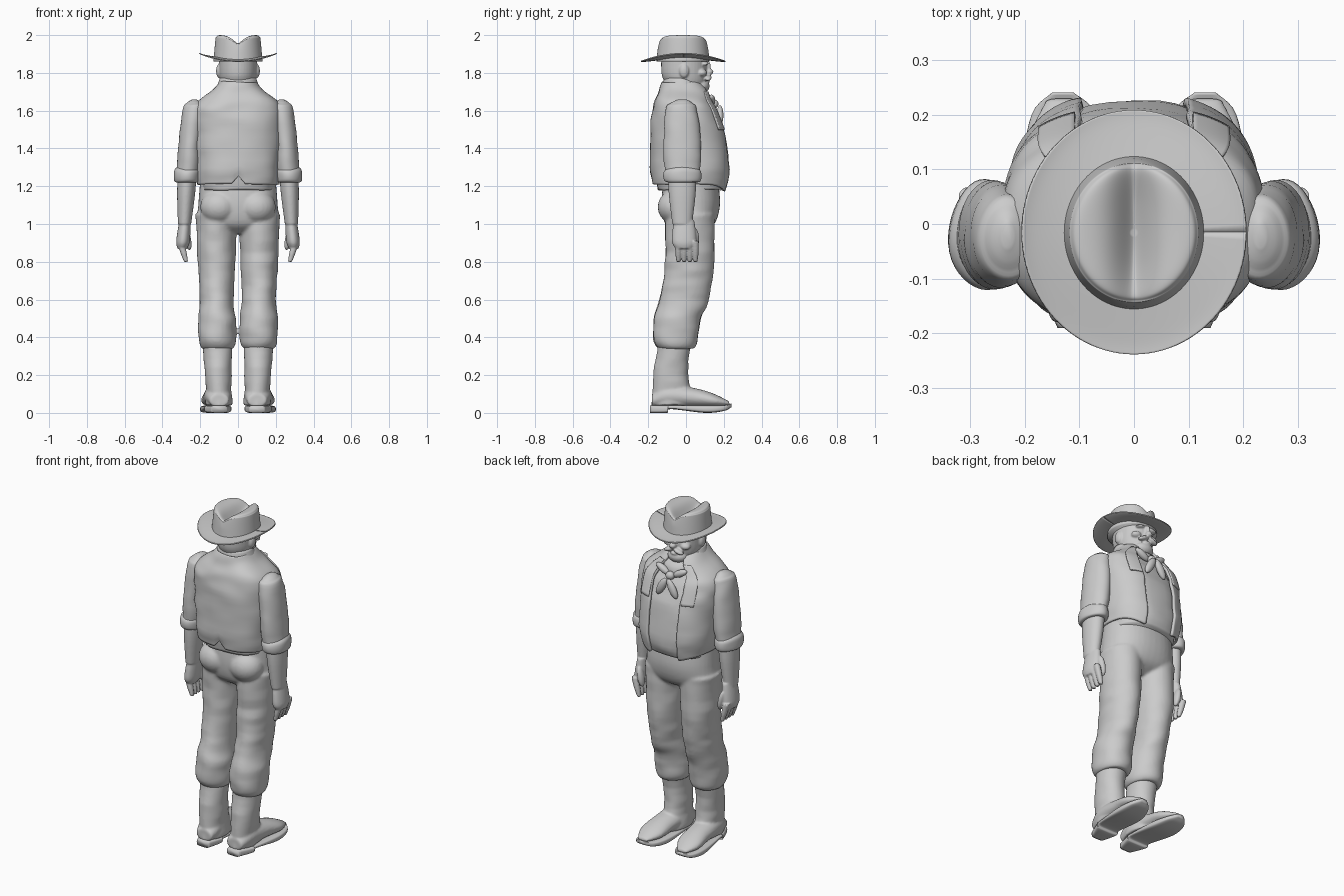
import bpy, bmesh
from math import sin, cos, radians, exp, copysign
from mathutils import Vector, Matrix, noise

cube = bpy.data.objects.get("Cube")
if cube:
    bpy.data.objects.remove(cube)

grey = bpy.data.materials.new("clay_grey")
grey.use_nodes = True
COLOUR = (.6, .6, .6, 1)
grey.diffuse_color = COLOUR
grey.node_tree.nodes["Principled BSDF"].inputs["Base Color"].default_value = COLOUR
SIDES = (-1, 1)


def finish(name, bm):
    bmesh.ops.recalc_face_normals(bm, faces=bm.faces)
    mesh = bpy.data.meshes.new(name)
    bm.to_mesh(mesh)
    bm.free()
    mesh.materials.append(grey)
    mesh.shade_smooth()
    ob = bpy.data.objects.new(name, mesh)
    bpy.context.collection.objects.link(ob)
    return ob


def spline(rings, steps):
    """Catmull-Rom interpolation of the ring parameters."""
    out = []
    last = len(rings) - 1
    for i in range(last):
        before, start, end, after = (Vector(rings[max(0, min(last, i + k))]) for k in range(-1, 3))
        for s in range(steps):
            t = s / steps
            bend = start * 3 - end * 3 + after - before
            pull = before * 2 - start * 5 + end * 4 - after
            out.append(start + ((end - before) * t + pull * t ** 2 + bend * t ** 3) / 2)
    return out + [Vector(rings[last])]


def loft(name, rings, centre=(0, 0), axis="z", side=1, power=1, count=40, steps=5, arc=None, deform=None):
    """Rings are (position, half width, low, high); centre x runs between two values."""
    bm = bmesh.new()
    begin, end = arc or (0, 360)
    columns = count + 1 if arc else count
    first, length = rings[0][0], rings[-1][0] - rings[0][0]
    rows = []
    for t, half, low, high in spline(rings, steps):
        middle = centre[0] + (centre[1] - centre[0]) * (t - first) / length
        row = []
        for k in range(columns):
            angle = radians(begin + (end - begin) * k / count)
            c, s = (copysign(abs(f) ** power, f) for f in (cos(angle), sin(angle)))
            x, v = side * (middle + half * c), (low + high + (high - low) * s) / 2
            co = Vector((x, v, t) if axis == "z" else (x, t, v))
            row.append(bm.verts.new(deform(co) if deform else co))
        rows.append(row)
    for lower, upper in zip(rows, rows[1:]):
        for k in range(count):
            j = (k + 1) % columns
            bm.faces.new((lower[k], lower[j], upper[j], upper[k]))
    if not arc:
        bm.faces.new(rows[0])
        bm.faces.new(rows[-1])
    return finish(name, bm)


def ovals(pairs, middle, stretch):
    """Rings of steady proportion from (position, half width) pairs."""
    return [(t, r, middle - r * stretch, middle + r * stretch) for t, r in pairs]


def ball(name, centre, size, tilt=0):
    bm = bmesh.new()
    matrix = Matrix.Translation(centre) @ Matrix.Rotation(tilt, 4, "Y") @ Matrix.Diagonal((*size, 1))
    bmesh.ops.create_uvsphere(bm, u_segments=24, v_segments=14, radius=1, matrix=matrix)
    return finish(name, bm)


def fuse(name, parts, voxel):
    """Blend overlapping parts into one continuous skin."""
    body = parts[0]
    with bpy.context.temp_override(active_object=body, selected_editable_objects=parts):
        bpy.ops.object.join()
    body.name = name
    remesh = body.modifiers.new("blend", "REMESH")
    remesh.mode, remesh.voxel_size, remesh.use_smooth_shade = "VOXEL", voxel, True
    body.modifiers.new("soften", "SMOOTH").iterations = 3
    return body


def mirror(ob):
    ob.modifiers.new("other_side", "MIRROR").use_mirror_merge = False


def thicken(ob, depth):
    cloth = ob.modifiers.new("cloth", "SOLIDIFY")
    cloth.thickness, cloth.offset = depth, 0


def folds(co):
    return co + noise.noise_vector(Vector((co.x * 7, co.y * 7, co.z * 16))) * .007


# Trousers: hips, seat and both legs blended together
hips = [(.95, .1, -.05, .08), (1, .21, -.11, .15), (1.1, .21, -.13, .18), (1.23, .2, -.12, .17)]
leg = [(.34, .08, -.15, .04), (.38, .1, -.17, .06), (.5, .1, -.17, .08), (.6, .09, -.14, .12),
       (.8, .1, -.11, .15), (1.05, .11, -.11, .15)]
parts = [loft("hips", hips, power=.9)]
for s in SIDES:
    parts.append(loft("leg", leg, centre=(.11, .115), side=s, deform=folds))
    parts.append(ball("seat", (s * .1, -.06, 1.09), (.1, .09, .09)))
fuse("trousers", parts, .009)

# Boots: shaft and foot blended, with a separate heeled sole
shaft = [(.04, .07, -.18, .05), (.2, .07, -.17, .01), (.39, .08, -.15, .03)]
foot = [(-.18, .05, .03, .1), (-.1, .07, .03, .15), (.05, .07, .03, .13), (.15, .07, .03, .1),
        (.23, .03, .04, .06)]
sole = [(-.19, .04, 0, .04), (-.1, .07, 0, .04), (-.08, .07, .02, .04), (.1, .08, 0, .04),
        (.2, .06, .01, .04), (.24, .02, .03, .05)]
toe_out = (.1, .13)
mirror(fuse("boots", [loft("shaft", shaft, centre=(.1, .11), deform=folds),
                      loft("foot", foot, centre=toe_out, axis="y")], .007))
mirror(loft("boot_soles", sole, centre=toe_out, axis="y", power=.5))

# Open waistcoat with a notched back hem and dropped front points
vest = [(1.21, .21, -.17, .21), (1.3, .22, -.18, .23), (1.5, .23, -.18, .2), (1.6, .23, -.17, .16),
        (1.65, .2, -.16, .13), (1.7, .13, -.14, .11), (1.75, .09, -.12, .07)]


def hem(co):
    low = max(0, 1 - (co.z - vest[0][0]) / .12)
    if co.y < 0:
        co.z += low * .045 * max(0, 1 - abs(co.x) / .035)
    else:
        co.z -= low * .035 * max(0, 1 - abs(abs(co.x) - .1) / .1)
    return folds(co)


thicken(loft("waistcoat", vest, power=.75, count=120, arc=(109, 431), deform=hem), .014)
lapel = [(t, half + .01, low, high + .01) for t, half, low, high in vest[2:6]]
for s in SIDES:
    thicken(loft("lapel", lapel, side=s, power=.75, count=10, arc=(70, 50)), .01)

# Shirt follows the waistcoat from inside
shirt = [(t - .03, half - .02, low + .02, high - .005) for t, half, low, high in vest]
loft("shirt", shirt, power=.8, deform=folds)
collar = [(1.69, .12, -.13, .1), (1.77, .09, -.11, .06)]
thicken(loft("collar", collar, arc=(108, 432)), .012)

# Sleeves with rolled cuffs
sleeve = [(1.66, .01, -.04, 0), (1.64, .04, -.08, .03), (1.6, .06, -.11, .06),
          (1.4, .06, -.12, .08), (1.25, .06, -.11, .07)]
cuff = ovals([(1.22, .05), (1.23, .065), (1.28, .068), (1.3, .05)], -.02, 1.45)
mirror(loft("sleeves", sleeve, centre=(.23, .27), deform=folds))
mirror(loft("rolled_cuffs", cuff, centre=(.27, .27), deform=folds))

# Forearms and relaxed hands
forearm = ovals([(1.25, .05), (1.15, .047), (1, .035)], -.02, 1.5)
palm = ovals([(1.02, .03), (.95, .035), (.9, .035), (.87, .025)], -.01, 1.8)
parts = [loft("forearm", forearm, centre=(.27, .283)), loft("palm", palm, centre=(.28, .295)),
         ball("thumb", (.267, .045, .92), (.018, .025, .06), .2)]
for i in range(4):
    finger = ovals([(.91, .018), (.85, .017), (.8, .011)], i * .03 - .04, 1)
    parts.append(loft("finger", finger, centre=(.305, .275)))
mirror(fuse("forearms_and_hands", parts, .005))

# Head: skull, jaw, nose, ears, brows, cheeks and moustache
skull = [(1.66, .08, -.1, .04), (1.74, .09, -.11, .1), (1.8, .1, -.13, .11), (1.92, .1, -.13, .11)]
parts = [loft("skull", skull), ball("chin", (0, .075, 1.73), (.06, .05, .04)),
         ball("nose_tip", (0, .125, 1.805), (.02, .02, .016)),
         ball("nose_bridge", (0, .112, 1.83), (.013, .02, .035)),
         ball("lower_lip", (0, .112, 1.755), (.026, .014, .01))]
for s in SIDES:
    parts += [ball("ear", (s * .1, -.01, 1.81), (.016, .026, .037)),
              ball("brow", (s * .04, .1, 1.85), (.03, .02, .01), s * .15),
              ball("cheek", (s * .055, .085, 1.8), (.03, .026, .02)),
              ball("moustache", (s * .03, .116, 1.775), (.035, .02, .013), s * .35)]
fuse("head", parts, .005)

# Knotted neckerchief
scarf = [(1.64, .07, .05, .14), (1.68, .1, -.06, .13), (1.72, .08, -.07, .08)]
loft("neckerchief", scarf, deform=folds)
ball("knot", (0, .15, 1.635), (.026, .022, .024))
for s in SIDES:
    ball("scarf_tail", (s * .035, .18, 1.575), (.023, .018, .06), -s * .5)
    ball("scarf_wing", (s * .055, .135, 1.655), (.05, .02, .02), -s * .5)


# Hat: creased crown and a brim curled up at the sides
def crease(co):
    top = min(1, max(0, (co.z - 1.92) / .07))
    along = max(0, 1 - ((co.y + .015) / .13) ** 2)
    co.z -= top * (.036 + .03 * along) * exp(-abs(co.x / .036) ** 1.5)
    return co


def curl(co):
    co.z += co.x ** 2
    return co


crown = ovals([(1.86, .13), (1.97, .12), (1.99, .115), (2, .1), (2, .05), (2, .005)], -.016, 1.08)
brim = ovals([(1.87, .115), (1.862, .18), (1.861, .205)], -.015, 1.09)
loft("hat_crown", crown, count=96, steps=8, deform=crease)
thicken(loft("hat_brim", brim, count=96, arc=(0, 360), deform=curl), .006)
